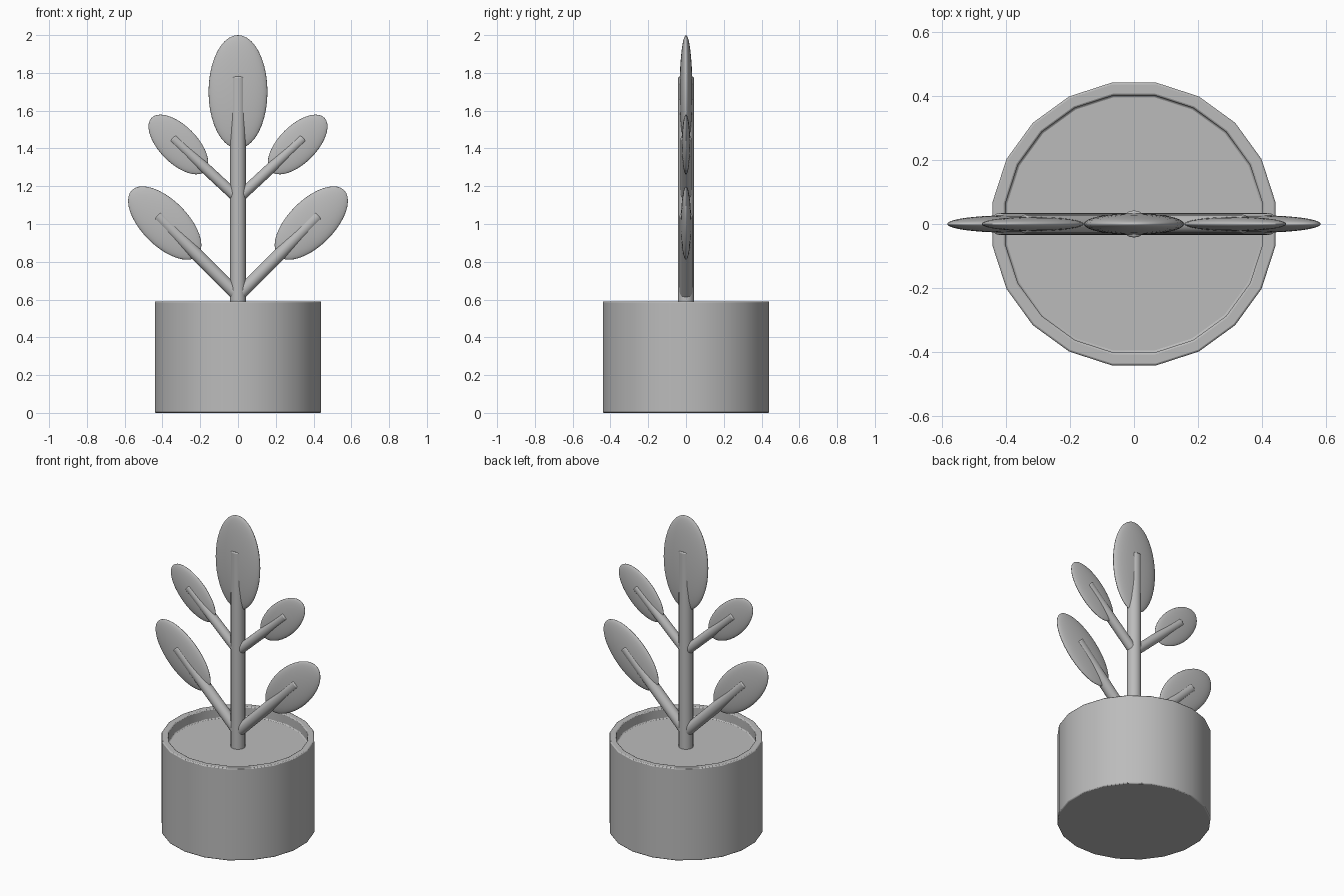
import bpy
import math
from mathutils import Vector

cube = bpy.data.objects.get("Cube")
if cube:
    bpy.data.objects.remove(cube, do_unlink=True)

grey = bpy.data.materials.new("Plain grey")
grey.use_nodes = True
grey.diffuse_color = (0.5, 0.5, 0.5, 1)
grey.node_tree.nodes["Principled BSDF"].inputs["Base Color"].default_value = (0.5, 0.5, 0.5, 1)


def finish(obj, name, bevel=0):
    obj.name = name
    obj.data.materials.append(grey)
    if bevel:
        mod = obj.modifiers.new("Soft edges", "BEVEL")
        mod.width = bevel
        mod.segments = 2
        mod.limit_method = "ANGLE"
        mod.angle_limit = math.radians(40)
    bpy.ops.object.shade_smooth_by_angle(angle=math.radians(40))


def revolve(name, profile, sides, bevel):
    """Turn a closed (radius, height) profile around the z axis."""
    verts, rings = [], []
    for r, z in profile:
        start = len(verts)
        if r == 0:
            verts.append((0, 0, z))
            rings.append([start] * sides)
            continue
        for i in range(sides):
            a = math.tau * (i + 0.5) / sides
            verts.append((r * math.cos(a), r * math.sin(a), z))
        rings.append(list(range(start, start + sides)))
    faces = []
    for low, high in zip(rings, rings[1:]):
        for i in range(sides):
            j = (i + 1) % sides
            quad = [low[i], low[j], high[j], high[i]]
            faces.append(list(dict.fromkeys(quad)))
    mesh = bpy.data.meshes.new(name)
    mesh.from_pydata(verts, [], faces)
    obj = bpy.data.objects.new(name, mesh)
    bpy.context.collection.objects.link(obj)
    bpy.ops.object.select_all(action="DESELECT")
    obj.select_set(True)
    bpy.context.view_layer.objects.active = obj
    finish(obj, name, bevel)


def rod(name, start, end, radius):
    start, end = Vector(start), Vector(end)
    axis = end - start
    bpy.ops.mesh.primitive_cylinder_add(vertices=20, radius=radius, depth=axis.length,
                                        location=(start + end) / 2)
    obj = bpy.context.object
    obj.rotation_euler = axis.to_track_quat("Z", "Y").to_euler()
    finish(obj, name, 0.006)


def leaf(name, centre, tilt, half_size):
    bpy.ops.mesh.primitive_uv_sphere_add(segments=32, ring_count=20, radius=1, location=centre)
    obj = bpy.context.object
    obj.scale = half_size
    obj.rotation_euler = (0, tilt, 0)
    finish(obj, name)


# Pot with a raised rim and a recessed soil surface
revolve("pot", [(0, 0), (0.446, 0), (0.446, 0.59), (0.406, 0.59), (0.406, 0.525), (0, 0.525)],
        20, 0.006)

# Main stem and top leaf
rod("stem", (0, 0, 0.515), (0, 0, 1.78), 0.042)
leaf("top_leaf", (0, 0, 1.7), 0, (0.156, 0.034, 0.3))

# Mirrored pairs of branches with leaves
for side, s in (("left", 1), ("right", -1)):
    tilt = s * math.pi / 4
    rod(f"lower_branch_{side}", (0, 0, 0.62), (s * 0.425, 0, 1.045), 0.034)
    leaf(f"lower_leaf_{side}", (s * 0.388, 0, 1.005), tilt, (0.122, 0.027, 0.246))
    rod(f"upper_branch_{side}", (0, 0, 1.135), (s * 0.345, 0, 1.455), 0.029)
    leaf(f"upper_leaf_{side}", (s * 0.316, 0, 1.421), tilt, (0.1, 0.022, 0.2))
